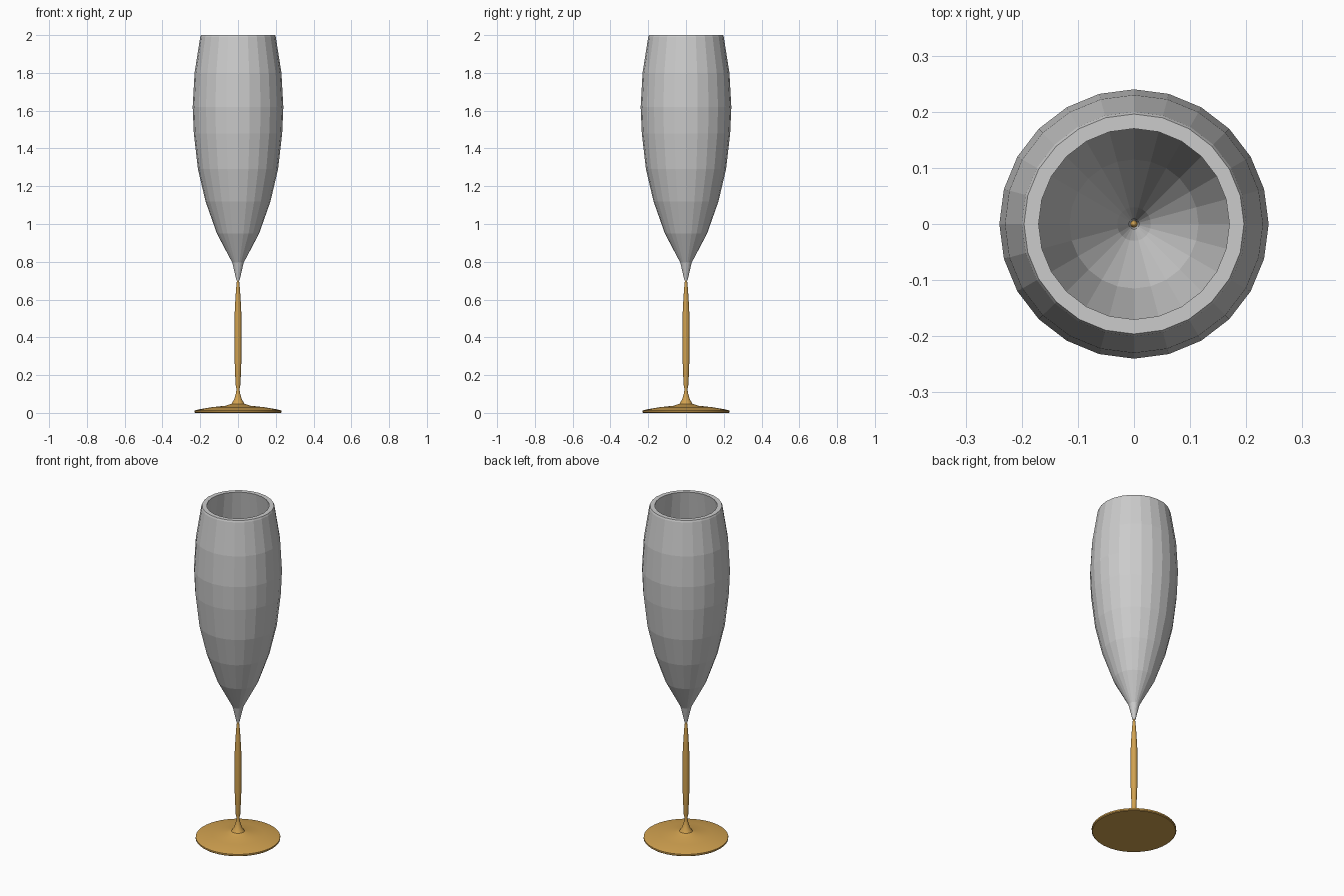
import bpy, bmesh, math
from mathutils import Matrix, Vector

if "Cube" in bpy.data.objects:
    bpy.data.objects.remove(bpy.data.objects["Cube"])


def lathe(name, profile, sides, closed=False):
    """Revolve an (r, z) profile around the z axis."""
    bm = bmesh.new()
    verts = [bm.verts.new((r, 0, z)) for r, z in profile]
    edges = [bm.edges.new(p) for p in zip(verts, verts[1:])]
    if closed:
        edges.append(bm.edges.new((verts[-1], verts[0])))
    bmesh.ops.spin(bm, geom=verts + edges, cent=(0, 0, 0), axis=(0, 0, 1),
                   angle=math.tau, steps=sides, use_merge=False)
    bmesh.ops.remove_doubles(bm, verts=bm.verts, dist=0.0003)
    bmesh.ops.recalc_face_normals(bm, faces=bm.faces)
    mesh = bpy.data.meshes.new(name)
    bm.to_mesh(mesh)
    bm.free()
    obj = bpy.data.objects.new(name, mesh)
    bpy.context.collection.objects.link(obj)
    return obj


# Faceted bowl: outer wall upwards, rim, then inner wall downwards
outer = [(0.008, 0.70), (0.03, 0.795), (0.112, 0.95), (0.172, 1.12),
         (0.212, 1.29), (0.234, 1.48), (0.24, 1.62), (0.23, 1.80),
         (0.20, 1.99), (0.196, 2.0)]
inner = [(0.17, 2.0), (0.20, 1.80), (0.21, 1.62), (0.204, 1.48),
         (0.181, 1.31), (0.115, 1.03), (0.03, 0.85), (0.009, 0.77),
         (0.006, 0.70)]
bowl = lathe("bowl", outer + inner, 24, closed=True)

# Gold stem flowing into the round foot
stem_profile = [(0, 0.715), (0.004, 0.71), (0.006, 0.70), (0.010, 0.66),
                (0.014, 0.60), (0.018, 0.52), (0.018, 0.28), (0.013, 0.15),
                (0.008, 0.125), (0.012, 0.10), (0.021, 0.07), (0.035, 0.048),
                (0.065, 0.038), (0.14, 0.03), (0.21, 0.018), (0.23, 0.013),
                (0.23, 0.004), (0.226, 0), (0, 0)]
stem = lathe("stem_and_foot", stem_profile, 48)
gold = bpy.data.materials.new("gold")
gold.diffuse_color = (0.64, 0.36, 0.08, 1)
gold.use_nodes = True
gold.node_tree.nodes["Principled BSDF"].inputs["Base Color"].default_value = gold.diffuse_color
stem.data.materials.append(gold)
bpy.context.view_layer.objects.active = stem
stem.select_set(True)
bpy.ops.object.shade_smooth_by_angle(angle=math.radians(35))
